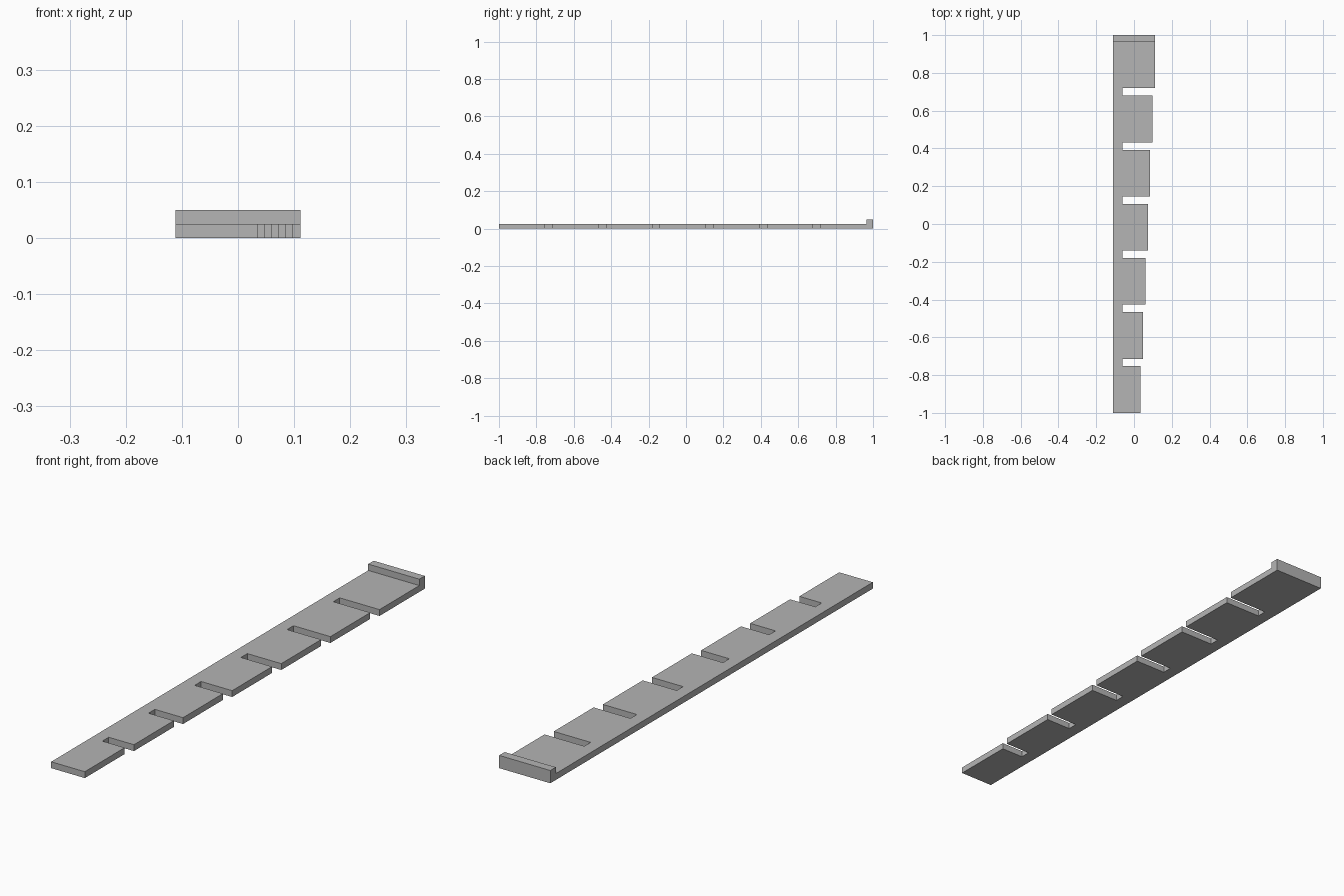
import bpy
import bmesh
from mathutils import Vector

cube = bpy.data.objects.get("Cube")
if cube:
    bpy.data.objects.remove(cube, do_unlink=True)

# Dimensions
TEETH = 7
TOOTH, SLOT, LIP = 0.247, 0.0395, 0.034
LEFT, SLOT_END = -0.111, -0.062
FIRST_EDGE, LAST_EDGE = 0.035, 0.111
THICK, LIP_TOP = 0.025, 0.05

grey = bpy.data.materials.new("plain_grey")
grey.use_nodes = True
colour = (0.46, 0.46, 0.46, 1)
grey.diffuse_color = colour
grey.node_tree.nodes["Principled BSDF"].inputs["Base Color"].default_value = colour

# Stepped comb outline: each tooth is a little wider than the one before
outline = [(LEFT, 1), (LEFT, -1)]
for i in range(TEETH):
    edge = FIRST_EDGE + (LAST_EDGE - FIRST_EDGE) * i / (TEETH - 1)
    start = -1 + i * (TOOTH + SLOT)
    last = i == TEETH - 1
    end = 1 if last else start + TOOTH
    outline += [(edge, start), (edge, end)]
    if not last:
        outline += [(SLOT_END, end), (SLOT_END, end + SLOT)]


def raise_faces(bm, faces, height):
    result = bmesh.ops.extrude_face_region(bm, geom=faces)
    verts = [g for g in result["geom"] if isinstance(g, bmesh.types.BMVert)]
    bmesh.ops.translate(bm, verts=verts, vec=(0, 0, height))


# Slab
bm = bmesh.new()
base = bm.faces.new([bm.verts.new((x, y, 0)) for x, y in outline])
result = bmesh.ops.extrude_face_region(bm, geom=[base], use_keep_orig=True)
verts = [g for g in result["geom"] if isinstance(g, bmesh.types.BMVert)]
bmesh.ops.translate(bm, verts=verts, vec=(0, 0, THICK))
bmesh.ops.recalc_face_normals(bm, faces=bm.faces)

# Raised stop lip across the back end
bmesh.ops.bisect_plane(bm, geom=bm.verts[:] + bm.edges[:] + bm.faces[:],
                       plane_co=Vector((0, 1 - LIP, 0)), plane_no=Vector((0, 1, 0)))
strip = [f for f in bm.faces if f.normal.z > 0.9 and f.calc_center_median().y > 1 - LIP]
raise_faces(bm, strip, LIP_TOP - THICK)

# Merge coplanar pieces into clean flat faces
bmesh.ops.dissolve_limit(bm, angle_limit=0.01, verts=bm.verts[:], edges=bm.edges[:])
bmesh.ops.recalc_face_normals(bm, faces=bm.faces)

mesh = bpy.data.meshes.new("notched_gauge")
bm.to_mesh(mesh)
bm.free()
mesh.materials.append(grey)
bpy.context.collection.objects.link(bpy.data.objects.new("notched_gauge", mesh))
